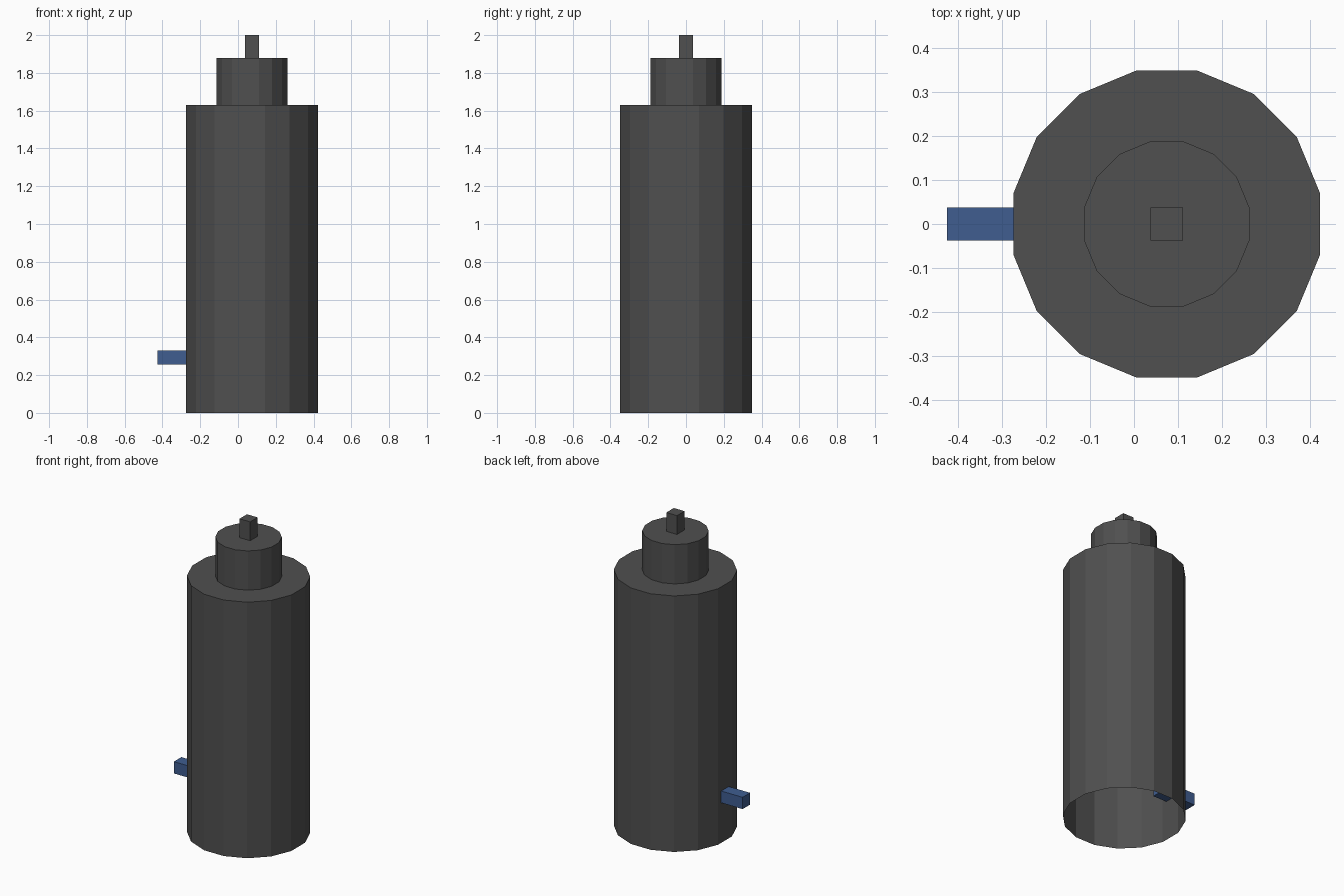
import bpy
import bmesh
import math
from mathutils import Matrix

AXIS_X = 0.0745  # the body stands off-centre to make room for the side peg

cube = bpy.data.objects.get("Cube")
if cube:
    bpy.data.objects.remove(cube, do_unlink=True)


def material(name, rgb):
    mat = bpy.data.materials.new(name)
    mat.use_nodes = True
    colour = (*rgb, 1.0)
    mat.diffuse_color = colour
    mat.node_tree.nodes["Principled BSDF"].inputs["Base Color"].default_value = colour
    return mat


def finish(name, bm, mat):
    mesh = bpy.data.meshes.new(name)
    bm.to_mesh(mesh)
    bm.free()
    mesh.materials.append(mat)
    obj = bpy.data.objects.new(name, mesh)
    bpy.context.collection.objects.link(obj)
    return obj


def drum(name, apothem, z0, z1, mat, sides=16):
    """Flat-sided drum, closed on top and open below, with a side facing each axis."""
    bm = bmesh.new()
    radius = apothem / math.cos(math.pi / sides)
    bmesh.ops.create_cone(
        bm, cap_ends=True, segments=sides, radius1=radius, radius2=radius, depth=z1 - z0,
        matrix=Matrix.Translation((AXIS_X, 0, (z0 + z1) / 2))
        @ Matrix.Rotation(math.pi / sides, 4, "Z"))
    bm.normal_update()
    bottom = [f for f in bm.faces if f.normal.z < -0.9]
    bmesh.ops.delete(bm, geom=bottom, context="FACES_ONLY")
    return finish(name, bm, mat)


def box(name, low, high, mat):
    bm = bmesh.new()
    size = [h - l for l, h in zip(low, high)]
    centre = [(h + l) / 2 for l, h in zip(low, high)]
    bmesh.ops.create_cube(
        bm, size=1,
        matrix=Matrix.Translation(centre) @ Matrix.Diagonal((*size, 1)))
    return finish(name, bm, mat)


grey = material("dark grey", (0.08, 0.08, 0.08))
blue = material("muted blue", (0.05, 0.11, 0.28))

# Hollow body and the narrower neck on top
drum("body", 0.349, 0.0, 1.63, grey)
drum("neck", 0.188, 1.63, 1.88, grey)

# Square pin on the neck
H = 0.0375
box("top_pin", (AXIS_X - H, -H, 1.88), (AXIS_X + H, H, 2.0), grey)

# Peg passing through the right wall near the base
box("side_peg", (-0.425, -H, 0.255), (-0.177, H, 0.33), blue)
